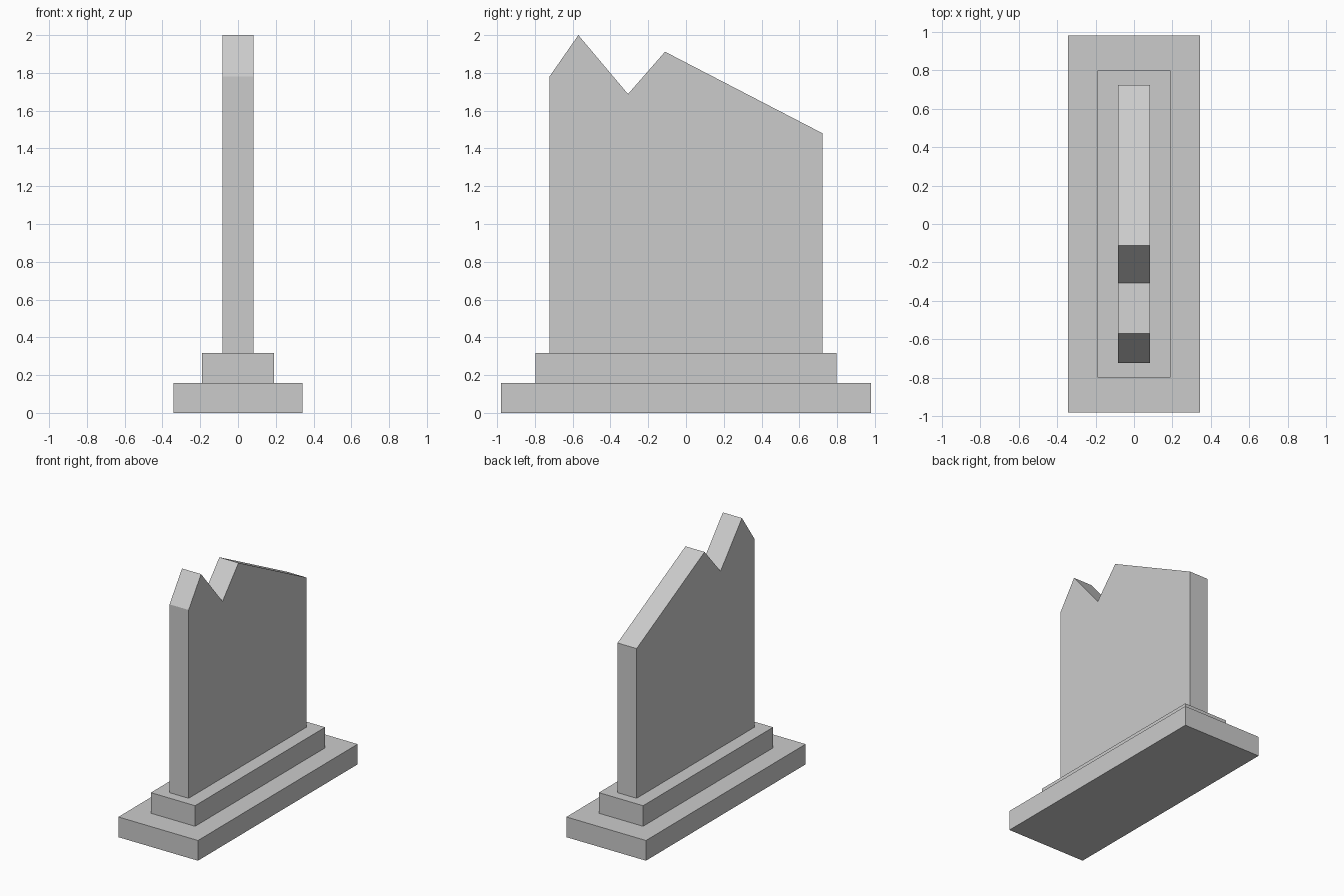
import bpy
import bmesh

if "Cube" in bpy.data.objects:
    bpy.data.objects.remove(bpy.data.objects["Cube"])


def extruded(name, profile, half_width):
    """Closed prism: a (y, z) profile extruded symmetrically along x."""
    bm = bmesh.new()
    face = bm.faces.new([bm.verts.new((-half_width, y, z)) for y, z in profile])
    side = bmesh.ops.extrude_face_region(bm, geom=[face])["geom"]
    verts = [g for g in side if isinstance(g, bmesh.types.BMVert)]
    bmesh.ops.translate(bm, verts=verts, vec=(2 * half_width, 0, 0))
    bmesh.ops.recalc_face_normals(bm, faces=bm.faces)
    mesh = bpy.data.meshes.new(name)
    bm.to_mesh(mesh)
    bm.free()
    obj = bpy.data.objects.new(name, mesh)
    bpy.context.collection.objects.link(obj)
    return obj


def block(name, half_x, half_y, z0, z1):
    return extruded(name, [(-half_y, z0), (half_y, z0), (half_y, z1), (-half_y, z1)], half_x)


# Two-step plinth
block("lower_step", 0.342, 0.98, 0.0, 0.157)
block("upper_step", 0.19, 0.798, 0.157, 0.317)

# Upright slab with a broken, jagged top
slab_profile = [
    (-0.723, 0.317), (0.723, 0.317),
    (0.723, 1.48), (-0.111, 1.912), (-0.307, 1.688),
    (-0.57, 2.0), (-0.723, 1.78),
]
extruded("broken_slab", slab_profile, 0.082)
